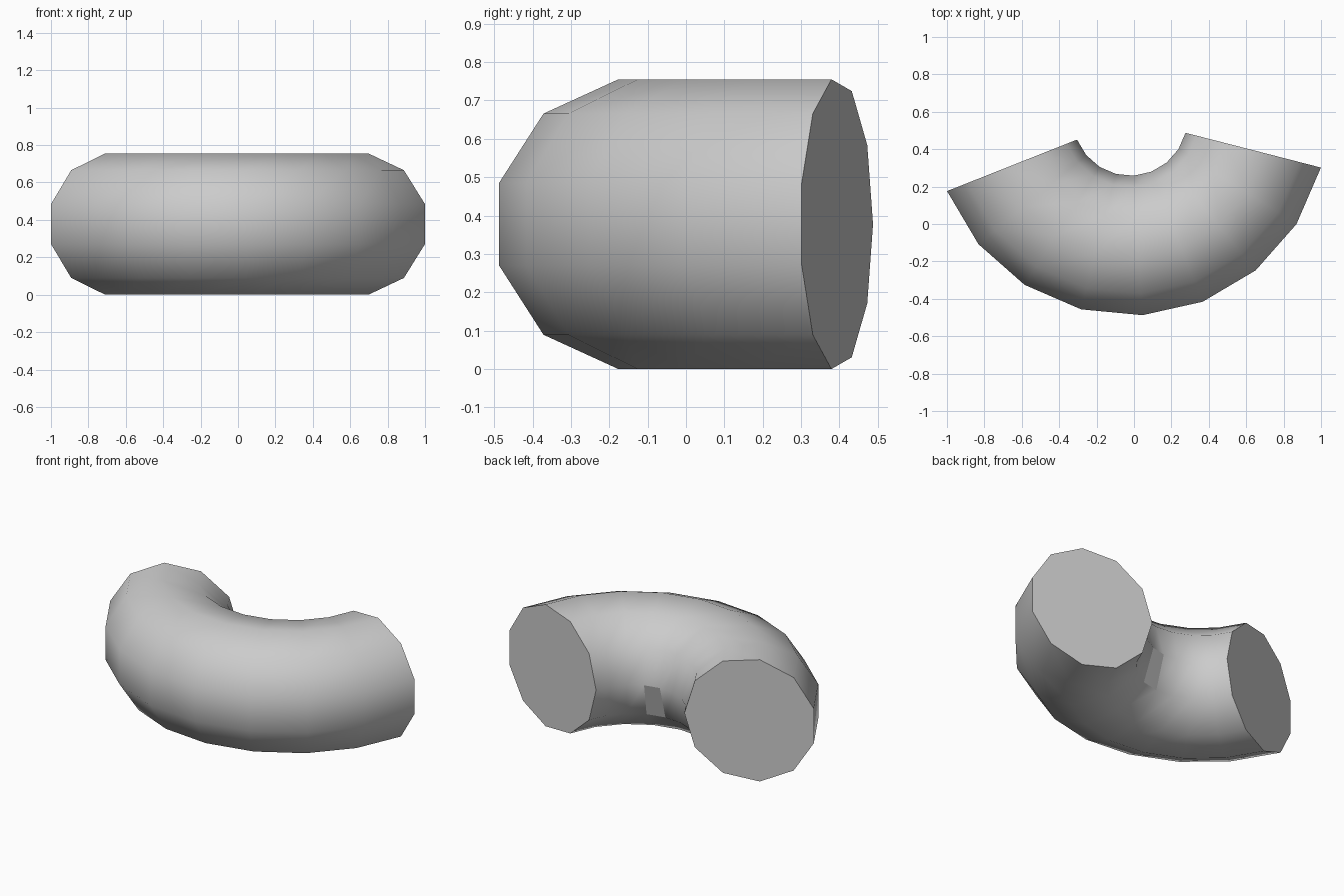
import bpy, bmesh
from math import cos, sin, radians, pi

if "Cube" in bpy.data.objects:
    bpy.data.objects.remove(bpy.data.objects["Cube"])

MAJOR, MINOR = 0.687, 0.3814          # bend radius, tube radius
SIDES, STEPS = 11, 8                  # tube sides, bend segments (18 degrees each)
CX, CY, CZ = -0.0205, 0.5635, 0.3775
START = 201.6

bm = bmesh.new()

# Rings of the tube; the first vertex of each lies on the inside of the bend
rings = []
for i in range(STEPS + 1):
    a = radians(START + 18 * i)
    ring = []
    for k in range(SIDES):
        t = 2 * pi * k / SIDES
        r = MAJOR - MINOR * cos(t)
        ring.append(bm.verts.new((CX + r * cos(a), CY + r * sin(a), CZ - MINOR * sin(t))))
    rings.append(ring)

# Tube wall
wall = {}
for i in range(STEPS):
    for k in range(SIDES):
        n = (k + 1) % SIDES
        wall[i, k] = bm.faces.new((rings[i][k], rings[i + 1][k], rings[i + 1][n], rings[i][n]))

# Flat end caps
bm.faces.new(rings[0])
bm.faces.new(rings[-1])
bmesh.ops.recalc_face_normals(bm, faces=bm.faces[:])

# Single reversed tile on the inside of the bend
wall[4, 0].normal_flip()

mesh = bpy.data.meshes.new("curved_tube")
bm.to_mesh(mesh)
bm.free()
tube = bpy.data.objects.new("curved_tube", mesh)
bpy.context.collection.objects.link(tube)

# Smooth wall, sharp cap rims
bpy.context.view_layer.objects.active = tube
tube.select_set(True)
bpy.ops.object.shade_smooth_by_angle(angle=radians(40))
